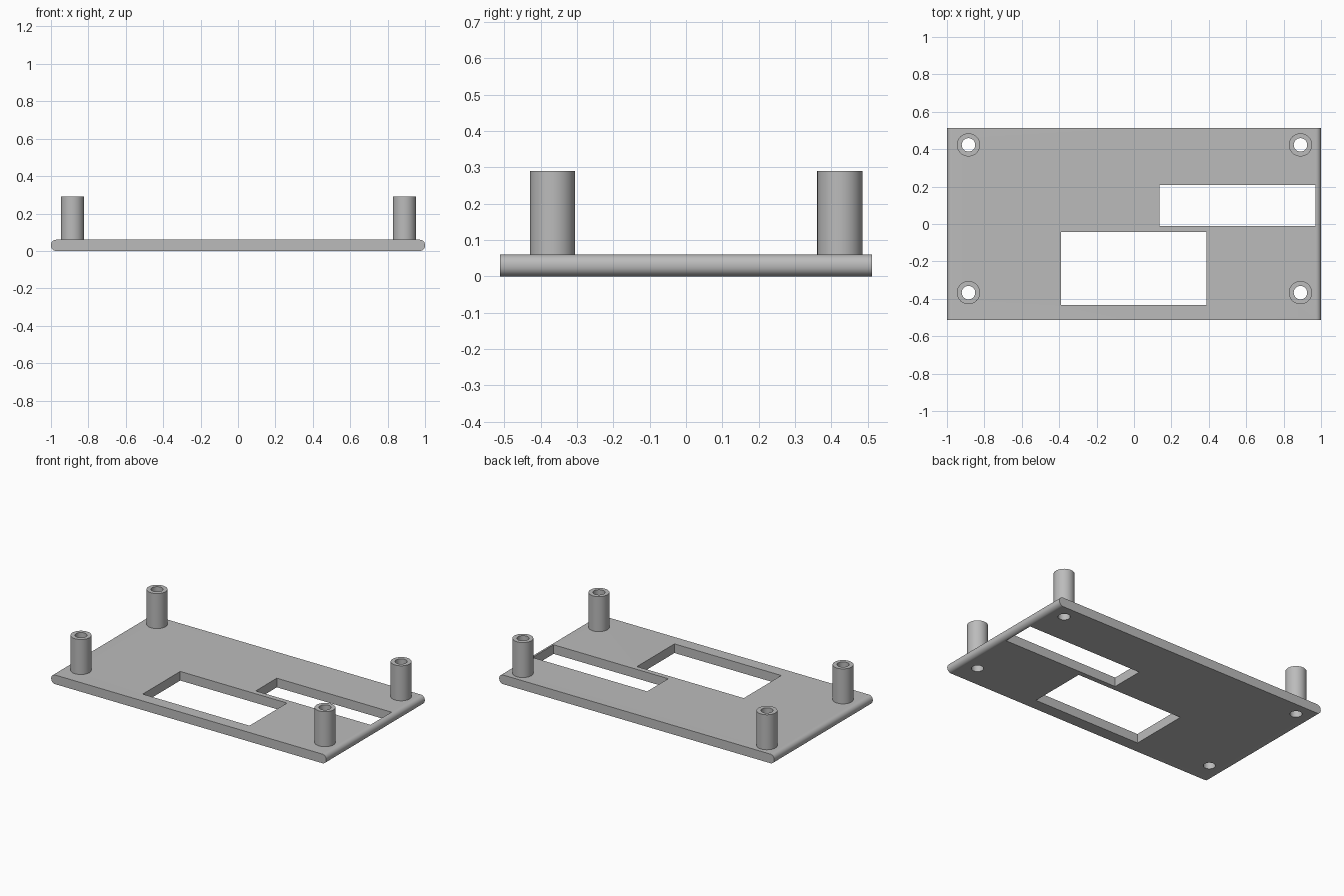
import bpy, bmesh, math
from mathutils import Matrix, Vector

if "Cube" in bpy.data.objects:
    bpy.data.objects.remove(bpy.data.objects["Cube"], do_unlink=True)

T = 0.06          # plate thickness
TOP = 0.29        # post height
R_OUT, R_IN, SEG = 0.062, 0.036, 48

grey = bpy.data.materials.new("plain grey")
grey.use_nodes = True
grey.diffuse_color = (0.5, 0.5, 0.5, 1)
grey.node_tree.nodes["Principled BSDF"].inputs["Base Color"].default_value = (0.5, 0.5, 0.5, 1)


def make_object(name, bm):
    bmesh.ops.recalc_face_normals(bm, faces=bm.faces)
    mesh = bpy.data.meshes.new(name)
    bm.to_mesh(mesh)
    bm.free()
    mesh.materials.append(grey)
    ob = bpy.data.objects.new(name, mesh)
    bpy.context.collection.objects.link(ob)
    return ob


def box(bm, x0, x1, y0, y1, z0, z1):
    centre = Vector((x0 + x1, y0 + y1, z0 + z1)) / 2
    size = Matrix.Diagonal((x1 - x0, y1 - y0, z1 - z0, 1))
    bmesh.ops.create_cube(bm, size=1, matrix=Matrix.Translation(centre) @ size)


def smooth(ob):
    bpy.ops.object.select_all(action='DESELECT')
    ob.select_set(True)
    bpy.context.view_layer.objects.active = ob
    bpy.ops.object.shade_smooth_by_angle(angle=math.radians(35))


posts = {"front_right": (-0.885, -0.367), "front_left": (0.89, -0.367),
         "back_right": (-0.885, 0.423), "back_left": (0.89, 0.423)}

# Plate with rounded left and right ends
bm = bmesh.new()
box(bm, -1, 1, -0.512, 0.512, 0, T)
long_edges = [e for e in bm.edges if abs(e.verts[0].co.y - e.verts[1].co.y) > 0.5]
bmesh.ops.bevel(bm, geom=long_edges, offset=0.028, segments=8, profile=0.5, affect='EDGES')
plate = make_object("base_plate", bm)

# Cutter: two rectangular windows and the screw holes
bm = bmesh.new()
box(bm, -0.39, 0.387, -0.433, -0.043, -0.1, 0.2)
box(bm, 0.136, 0.97, -0.01, 0.209, -0.1, 0.2)
for x, y in posts.values():
    bmesh.ops.create_cone(bm, cap_ends=True, segments=SEG, radius1=R_IN, radius2=R_IN,
                          depth=0.3, matrix=Matrix.Translation((x, y, 0.05)))
cutter = make_object("opening_cutter", bm)
cutter.hide_render = True
cutter.hide_set(True)

cut = plate.modifiers.new("openings", 'BOOLEAN')
cut.operation = 'DIFFERENCE'
cut.solver = 'EXACT'
cut.object = cutter
bpy.context.view_layer.objects.active = plate
bpy.ops.object.modifier_apply(modifier=cut.name)
bpy.data.objects.remove(cutter, do_unlink=True)
smooth(plate)

# Hollow posts, each a wall profile spun around its axis
for name, (x, y) in posts.items():
    bm = bmesh.new()
    profile = [(R_IN, T), (R_IN, TOP), (R_OUT, TOP), (R_OUT, T)]
    verts = [bm.verts.new((r, 0, z)) for r, z in profile]
    edges = [bm.edges.new(pair) for pair in zip(verts, verts[1:])]
    bmesh.ops.spin(bm, geom=verts + edges, cent=(0, 0, 0), axis=(0, 0, 1),
                   angle=math.tau, steps=SEG, use_merge=True)
    bmesh.ops.remove_doubles(bm, verts=bm.verts, dist=0.0001)
    post = make_object(name + "_post", bm)
    # The wall is open where it meets the plate, so orient it by its rim
    rim = max(post.data.polygons, key=lambda p: p.center.z)
    if rim.normal.z < 0:
        post.data.flip_normals()
    post.location = (x, y, 0)
    smooth(post)
